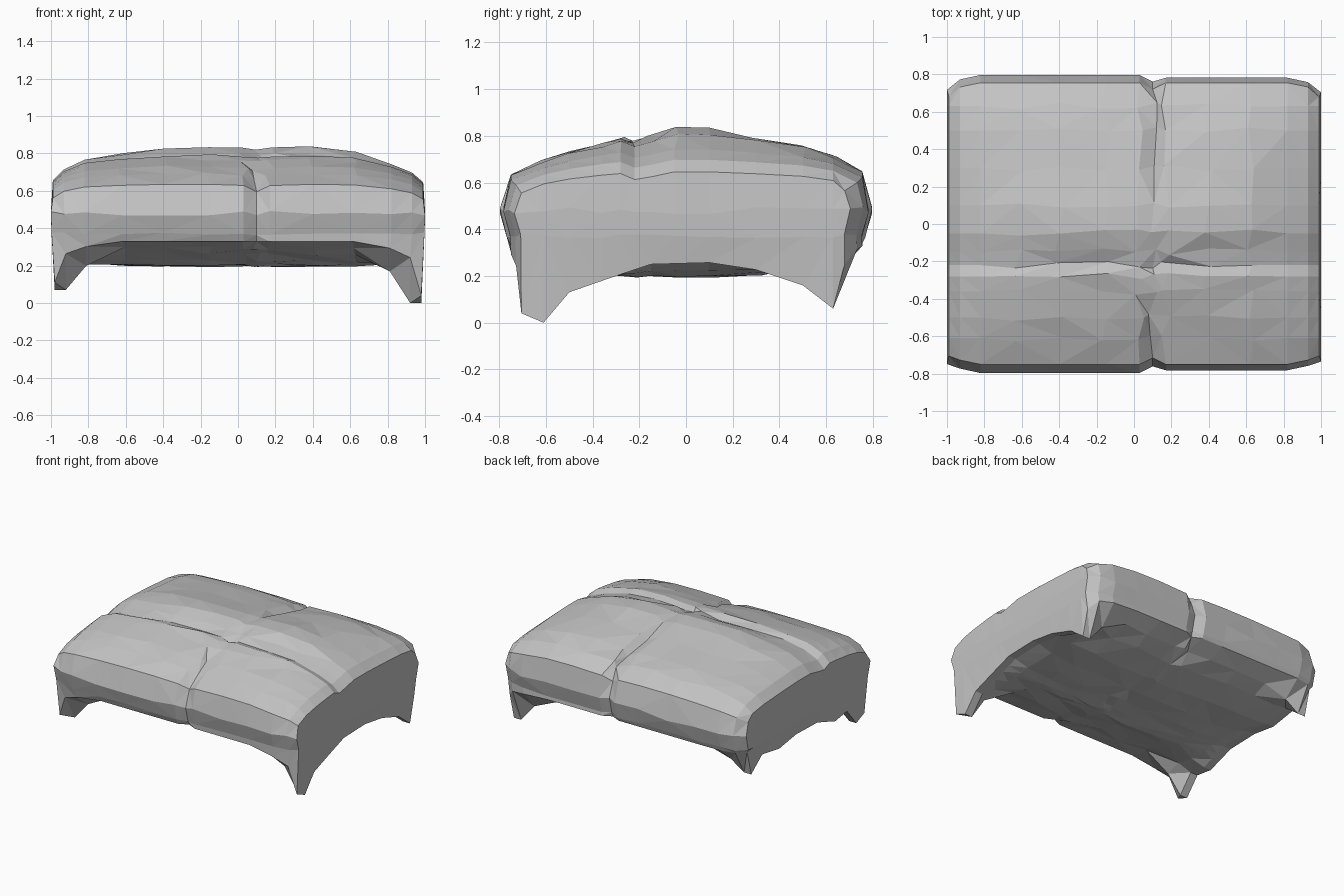
import bpy, bmesh, random
from math import hypot, copysign

random.seed(4)
old = bpy.data.objects.get("Cube")
if old:
    bpy.data.objects.remove(old)

stone = bpy.data.materials.new("grey_stone")
stone.use_nodes = True
GREY = (0.55, 0.55, 0.55, 1)
stone.diffuse_color = GREY
bsdf = stone.node_tree.nodes["Principled BSDF"]
bsdf.inputs["Base Color"].default_value = GREY
bsdf.inputs["Roughness"].default_value = 0.9


def lerp(points, t):
    """Piecewise linear profile."""
    if t <= points[0][0]:
        return points[0][1]
    for (a, p), (b, q) in zip(points, points[1:]):
        if t <= b:
            return p + (q - p) * (t - a) / (b - a)
    return points[-1][1]


# Profiles: fall of the top towards each edge, underside keel, side arch, legs
FALL_X = [(-1, .2), (-.92, .12), (-.8, .07), (-.6, .045), (-.45, .015), (.34, 0),
          (.68, .045), (.85, .115), (.95, .155), (1, .21)]
FALL_Y = [(-.76, .215), (-.66, .17), (-.5, .115), (-.3, .06), (-.1, .015), (.05, 0),
          (.33, .065), (.57, .1), (.7, .16), (.76, .2)]
KEEL = [(-.74, .33), (-.5, .26), (-.25, .2), (.1, .2), (.4, .21), (.6, .27), (.74, .34)]
ARCH = [(-.73, .04), (-.61, 0), (-.5, .13), (-.3, .2), (-.15, .25), (.2, .26),
        (.5, .16), (.63, .06), (.74, .25)]
LEG = [(.68, 0), (.82, .42), (.93, 1)]

XS = [-.99, -.93, -.82, -.62, -.4, -.15, .03, .1, .17, .4, .62, .82, .93, .99]
YS = [-.75, -.61, -.5, -.36, -.28, -.22, -.15, -.05, .1, .3, .5, .63, .755]
NX, NY = len(XS), len(YS)


def top(x, y):
    z = .845 - hypot(lerp(FALL_X, x), lerp(FALL_Y, y))
    z -= lerp([(-.28, 0), (-.23, .03), (-.15, .02), (-.08, 0)], y)  # cross groove
    strength = lerp([(-.7, .04), (-.4, .015), (.1, .02), (.4, .045)], y)
    return z - strength * lerp([(.02, 0), (.09, 1), (.12, 1), (.18, 0)], x)


def bottom(x, y):
    w = lerp(LEG, abs(x))
    if abs(y) > .7 and abs(x) < .95:  # lip runs past the leg
        w *= .3
    side = lerp(ARCH, y)
    if x < 0 and abs(y) > .45:  # legs on this side are shorter
        side += .07 if y < 0 else .1
    return lerp(KEEL, y) * (1 - w) + side * w


def plan(x, y):
    """Round the corners and pinch the rim where the groove meets it."""
    if abs(y) > .7:
        if abs(x) > .96:
            y *= .9 if y > 0 else .94
        elif abs(x) > .9:
            y *= .97
        elif abs(x - .1) < .03:
            y *= .955
    return x, y


def on_rim(i, j):
    return i in (0, NX - 1) or j in (0, NY - 1)


bm = bmesh.new()


def sheet(height, wobble, spread):
    """One rough skin of the slab."""
    grid = {}
    for i, x in enumerate(XS):
        for j, y in enumerate(YS):
            px, py = plan(x, y)
            z = height(x, y)
            if not on_rim(i, j) and abs(x) < .8:
                px += random.uniform(-.025, .025)
                py += random.uniform(-.02, .02)
                z += random.uniform(-wobble, wobble)
            grid[i, j] = bm.verts.new((px * spread, py, z))
    for i in range(NX - 1):
        for j in range(NY - 1):
            bm.faces.new((grid[i, j], grid[i + 1, j], grid[i + 1, j + 1], grid[i, j + 1]))
    return grid


def band(x_edge, y_edge, height, wobble):
    """One ring of points around the slab."""
    ring = {}
    for i, j in loop:
        x, y = XS[i], YS[j]
        if i in (0, NX - 1):
            x = copysign(x_edge, x)
        if j in (0, NY - 1):
            y = copysign(y_edge - (.015 if x > .1 else 0), y)
        px, py = plan(x, y)
        ring[i, j] = bm.verts.new((px, py, height + random.uniform(-wobble, wobble)))
    return ring


# Outer loop of grid positions, walked once around
loop = [(i, 0) for i in range(NX)] + [(NX - 1, j) for j in range(1, NY)]
loop += [(i, NY - 1) for i in range(NX - 2, -1, -1)] + [(0, j) for j in range(NY - 2, 0, -1)]

# Top skin, bulging rim, lower lip and underside
layers = [sheet(top, .007, 1), band(1, .797, .48, .015),
          band(.997, .768, .37, .008), sheet(bottom, .008, .99)]
for a, b in zip(layers, layers[1:]):
    for here, after in zip(loop, loop[1:] + loop[:1]):
        bm.faces.new((a[here], a[after], b[after], b[here]))

bmesh.ops.triangulate(bm, faces=bm.faces[:], quad_method="SHORT_EDGE")
bmesh.ops.recalc_face_normals(bm, faces=bm.faces[:])

mesh = bpy.data.meshes.new("stone_slab")
bm.to_mesh(mesh)
bm.free()
mesh.materials.append(stone)
slab = bpy.data.objects.new("stone_slab", mesh)
bpy.context.scene.collection.objects.link(slab)
